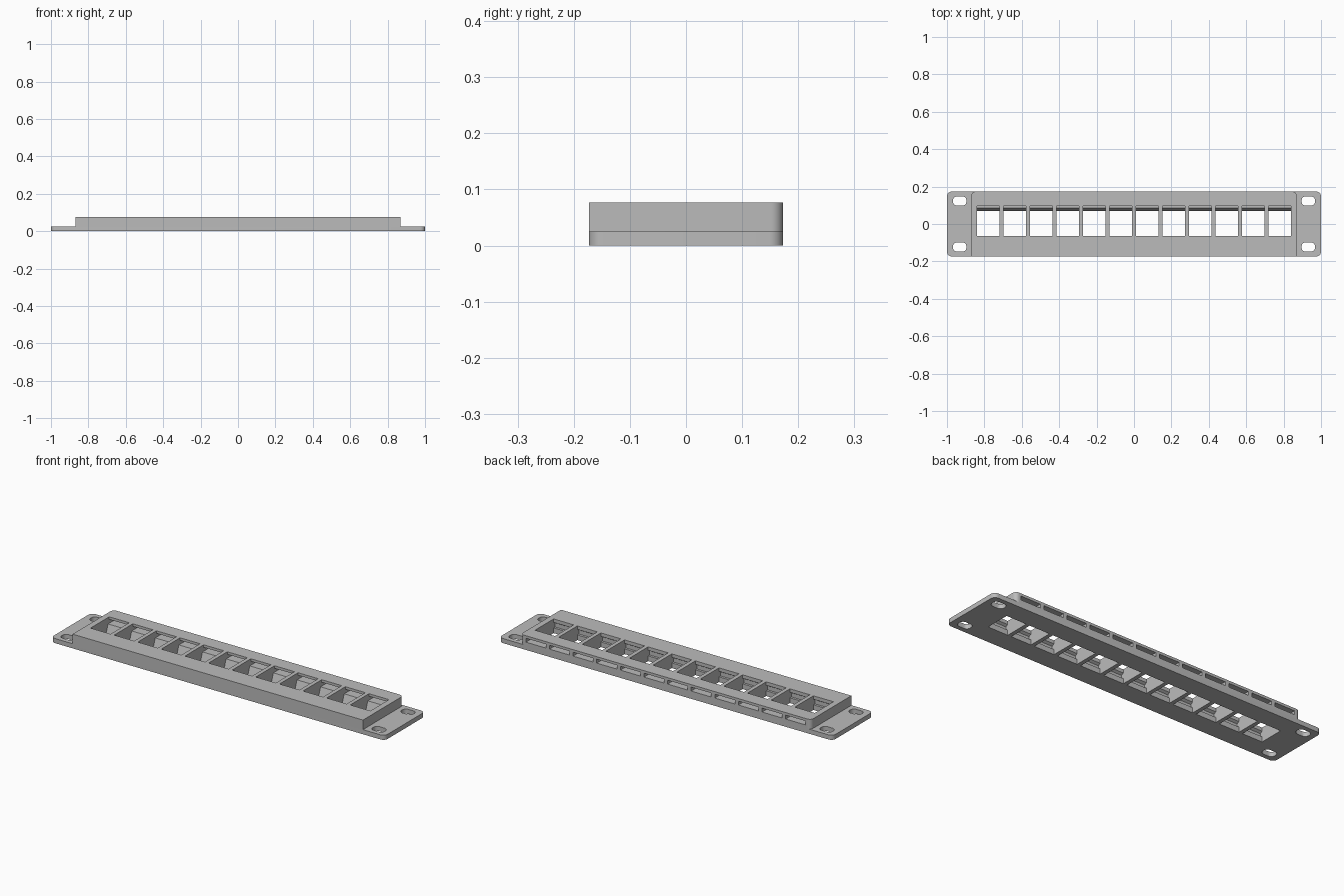
import bpy
import bmesh
from math import cos, sin, pi

cube = bpy.data.objects.get("Cube")
if cube:
    bpy.data.objects.remove(cube, do_unlink=True)

HALF_LENGTH, HALF_DEPTH = 1.0, 0.173
BODY_HALF = 0.87
PLATE_TOP, BODY_TOP = 0.025, 0.077
PORTS, PITCH, PORT_WIDTH = 12, 0.1415, 0.12

grey = bpy.data.materials.new("Plain grey plastic")
grey.use_nodes = True
colour = (0.5, 0.5, 0.5, 1)
grey.diffuse_color = colour
grey.node_tree.nodes["Principled BSDF"].inputs["Base Color"].default_value = colour


def rounded_outline(hx, hy, front_r, back_r, cx=0, cy=0, steps=8):
    """Counter-clockwise rectangle with separate front and back corner radii."""
    points = []
    corners = [(1, 1, back_r), (-1, 1, back_r), (-1, -1, front_r), (1, -1, front_r)]
    for i, (sx, sy, r) in enumerate(corners):
        for k in range(steps + 1 if r else 1):
            a = (i + k / steps) * pi / 2
            x = cx + sx * (hx - r) + r * cos(a)
            y = cy + sy * (hy - r) + r * sin(a)
            points.append((round(x, 5), round(y, 5)))
    return points


def add_prism(bm, points, place, start, end):
    """Extrude a 2D outline between two offsets; place maps (u, v, w) to 3D."""
    low = [bm.verts.new(place(u, v, start)) for u, v in points]
    high = [bm.verts.new(place(u, v, end)) for u, v in points]
    bm.faces.new(low)
    bm.faces.new(high)
    for i in range(len(points)):
        j = (i + 1) % len(points)
        bm.faces.new((low[i], low[j], high[j], high[i]))


def upright(u, v, w):
    return (u, v, w)


def sideways(u, v, w):
    return (w, u, v)


def finish(bm, name):
    bmesh.ops.recalc_face_normals(bm, faces=bm.faces)
    mesh = bpy.data.meshes.new(name)
    bm.to_mesh(mesh)
    bm.free()
    mesh.materials.append(grey)
    obj = bpy.data.objects.new(name, mesh)
    bpy.context.collection.objects.link(obj)
    return obj


def boolean(target, tool, operation):
    tool.hide_render = True
    mod = target.modifiers.new(operation.title(), "BOOLEAN")
    mod.operation, mod.object, mod.solver = operation, tool, "EXACT"
    bpy.context.view_layer.objects.active = target
    bpy.ops.object.modifier_apply(modifier=mod.name)
    bpy.data.objects.remove(tool, do_unlink=True)


# Mounting plate with rounded corners
bm = bmesh.new()
add_prism(bm, rounded_outline(HALF_LENGTH, HALF_DEPTH, 0.025, 0.025), upright, 0, PLATE_TOP)
panel = finish(bm, "port_panel")

# Raised block, rounded only at its back corners
bm = bmesh.new()
add_prism(bm, rounded_outline(BODY_HALF, HALF_DEPTH, 0, 0.022), upright, PLATE_TOP, BODY_TOP)
boolean(panel, finish(bm, "raised_block"), "UNION")

# Port openings: front hook recess, sloped back lip and latch slot through the back wall
port_profile = [
    (-0.065, -0.02), (0.07, -0.02), (0.07, 0), (0.085, 0.042),
    (0.2, 0.042), (0.2, 0.063), (0.095, 0.063), (0.095, 0.1),
    (-0.065, 0.1), (-0.065, 0.058), (-0.078, 0.05), (-0.078, 0.028), (-0.065, 0.028),
]
bm = bmesh.new()
for i in range(PORTS):
    x = (i - (PORTS - 1) / 2) * PITCH
    add_prism(bm, port_profile, sideways, x - PORT_WIDTH / 2, x + PORT_WIDTH / 2)
boolean(panel, finish(bm, "port_cutter"), "DIFFERENCE")

# Oblong screw holes in both ears
bm = bmesh.new()
for sx in (-1, 1):
    for sy in (-1, 1):
        hole = rounded_outline(0.036, 0.025, 0.022, 0.022, sx * 0.932, sy * 0.123)
        add_prism(bm, hole, upright, -0.05, 0.05)
boolean(panel, finish(bm, "screw_hole_cutter"), "DIFFERENCE")

# Smooth the rounded corners, keep every other edge crisp
bpy.ops.object.select_all(action="DESELECT")
panel.select_set(True)
bpy.context.view_layer.objects.active = panel
bpy.ops.object.shade_smooth_by_angle(angle=pi / 6)
